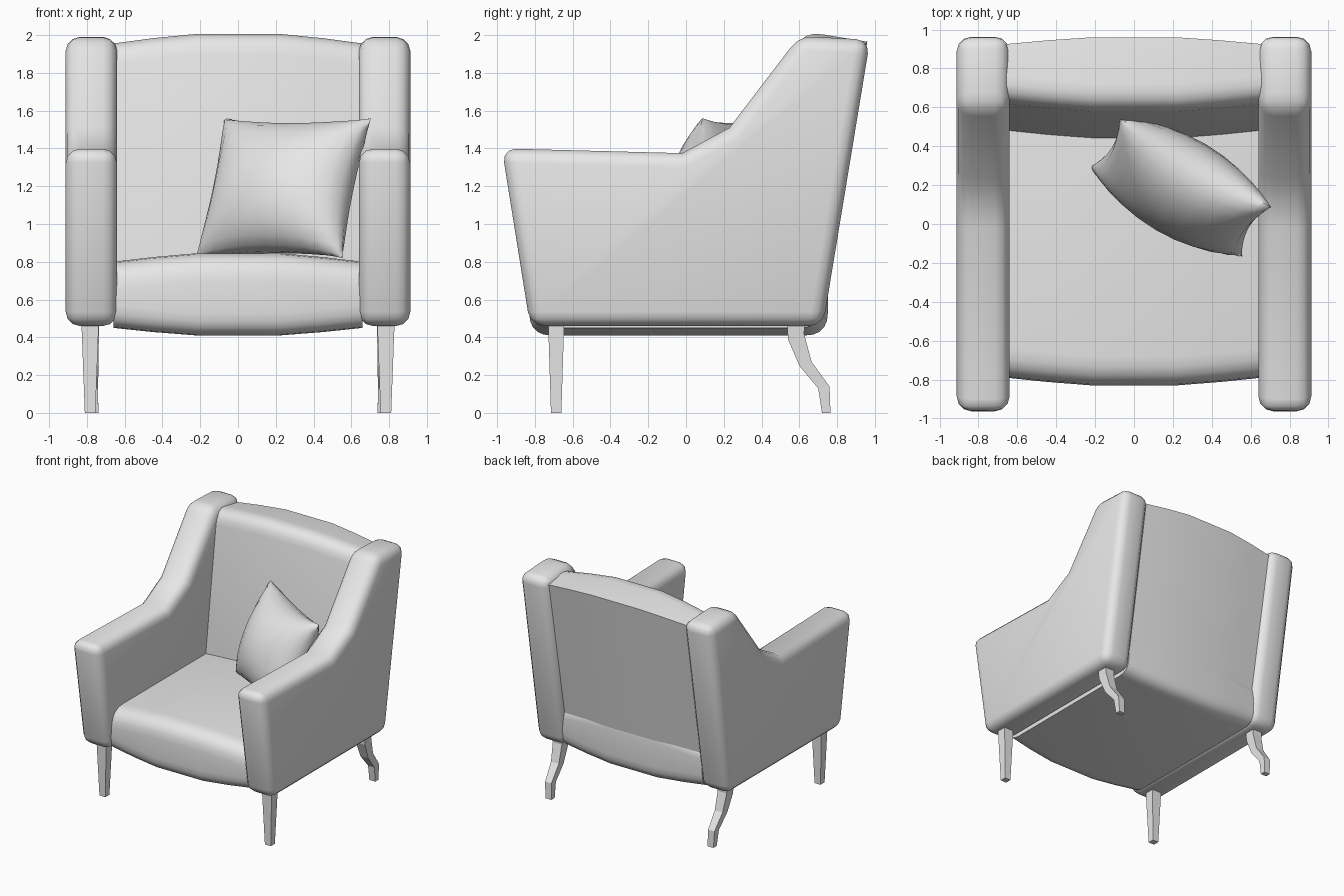
import bpy, bmesh, math
from mathutils import Vector

if "Cube" in bpy.data.objects:
    bpy.data.objects.remove(bpy.data.objects["Cube"], do_unlink=True)

mat = bpy.data.materials.new("light grey")
mat.use_nodes = True
GREY = (0.8, 0.8, 0.8, 1)
mat.diffuse_color = GREY
mat.node_tree.nodes["Principled BSDF"].inputs["Base Color"].default_value = GREY


def finish(name, bm, bevel=0.0, smooth=35):
    """Turn a bmesh into a shaded object, optionally with rounded edges."""
    bmesh.ops.recalc_face_normals(bm, faces=bm.faces)
    mesh = bpy.data.meshes.new(name)
    bm.to_mesh(mesh)
    bm.free()
    mesh.materials.append(mat)
    ob = bpy.data.objects.new(name, mesh)
    bpy.context.collection.objects.link(ob)
    bpy.ops.object.select_all(action="DESELECT")
    ob.select_set(True)
    bpy.context.view_layer.objects.active = ob
    if bevel:
        mod = ob.modifiers.new("Rounded edges", "BEVEL")
        mod.width = bevel
        mod.segments = 3
        mod.limit_method = "ANGLE"
        mod.angle_limit = math.radians(40)
        bpy.ops.object.modifier_apply(modifier=mod.name)
    if smooth:
        bpy.ops.object.shade_smooth_by_angle(angle=math.radians(smooth))
    return ob


def loft(rings):
    """Skin equal-length rings of 3D points and cap both ends."""
    bm = bmesh.new()
    rows = [[bm.verts.new(p) for p in ring] for ring in rings]
    for a, b in zip(rows, rows[1:]):
        for i in range(len(a)):
            j = (i + 1) % len(a)
            bm.faces.new((a[i], a[j], b[j], b[i]))
    bm.faces.new(rows[0])
    bm.faces.new(rows[-1])
    return bm


def rounded(corners, radii, steps=5):
    """Round the corners of a closed profile."""
    pts = [Vector(c) for c in corners]
    out = []
    for i, (p, r) in enumerate(zip(pts, radii)):
        if not r:
            out.append(p)
            continue
        a = p + (pts[i - 1] - p).normalized() * r
        b = p + (pts[(i + 1) % len(pts)] - p).normalized() * r
        for k in range(steps + 1):
            t = k / steps
            out.append(a * (1 - t) ** 2 + p * 2 * t * (1 - t) + b * t * t)
    return out


def upholstery(name, side, middle, radii):
    """Cushion block whose profile swells from the sides to the middle."""
    s, m = rounded(side, radii), rounded(middle, radii)
    rings = []
    for x, swell in ((-0.66, 0), (-0.45, 0.55), (-0.22, 1), (0.22, 1), (0.45, 0.55), (0.66, 0)):
        rings.append([(x, *p.lerp(q, swell)) for p, q in zip(s, m)])
    return finish(name, loft(rings))


# Seat and backrest (profiles in y, z)
upholstery("seat",
           [(-0.79, 0.45), (0.72, 0.45), (0.73, 0.80), (-0.79, 0.80)],
           [(-0.83, 0.41), (0.75, 0.41), (0.755, 0.845), (-0.83, 0.845)],
           (0.12, 0.12, 0.1, 0.15))
upholstery("backrest",
           [(0.47, 0.72), (0.70, 0.66), (0.925, 1.925), (0.635, 1.975)],
           [(0.43, 0.74), (0.735, 0.66), (0.96, 1.965), (0.595, 2.025)],
           (0.1, 0, 0, 0.13))

# Arms that rise into wings
arm = [(-0.975, 1.40), (-0.02, 1.375), (0.23, 1.51), (0.60, 1.995),
       (0.975, 1.975), (0.725, 0.46), (-0.825, 0.46)]
for label, s in (("left", 1), ("right", -1)):
    finish(label + "_arm", loft([[(s * x, y, z) for y, z in arm] for x in (0.64, 0.912)]), bevel=0.075)

# Legs: sections of (z, y front edge, y back edge, half width, rear edge lift)
front_leg = [(0.0, -0.715, -0.66, 0.028, 0), (0.48, -0.73, -0.645, 0.046, 0)]
rear_leg = [(0.0, 0.72, 0.765, 0.028, 0), (0.13, 0.70, 0.76, 0.03, 0.01),
            (0.25, 0.60, 0.665, 0.037, 0.02), (0.39, 0.54, 0.625, 0.043, 0.03),
            (0.48, 0.535, 0.63, 0.046, 0)]
for label, s in (("left", 1), ("right", -1)):
    for kind, sections in (("front", front_leg), ("rear", rear_leg)):
        rings = []
        for z, y0, y1, w, lift in sections:
            x = s * 0.783 - s * 0.016 * (1 - z / 0.48) * (kind == "rear")
            rings.append([(x - w, y0, z), (x + w, y0, z), (x + w, y1, z + lift), (x - w, y1, z + lift)])
        finish(f"{label}_{kind}_leg", loft(rings), smooth=0)

# Throw pillow: puffed square with pinched corners, leaning on the backrest
centre = Vector((0.24, 0.19, 1.19))
across = Vector((0.39, -0.23, 0.0))
up = Vector((0.075, 0.127, 0.37))
normal = up.cross(across).normalized()
N = 12
bm = bmesh.new()
for face in (1, -1):
    grid = []
    for i in range(N + 1):
        row = []
        for j in range(N + 1):
            u, v = -math.cos(math.pi * i / N), -math.cos(math.pi * j / N)
            puff = (max(0, 1 - u * u) * max(0, 1 - v * v)) ** 0.5
            pu = u * (1 - 0.1 * (1 - v * v))
            pv = v * (1 - 0.1 * (1 - u * u))
            row.append(bm.verts.new(centre + across * pu + up * pv + normal * face * 0.235 * puff))
        grid.append(row)
    for i in range(N):
        for j in range(N):
            bm.faces.new((grid[i][j], grid[i + 1][j], grid[i + 1][j + 1], grid[i][j + 1]))
bmesh.ops.remove_doubles(bm, verts=bm.verts, dist=0.0005)
finish("throw_pillow", bm, smooth=50)
